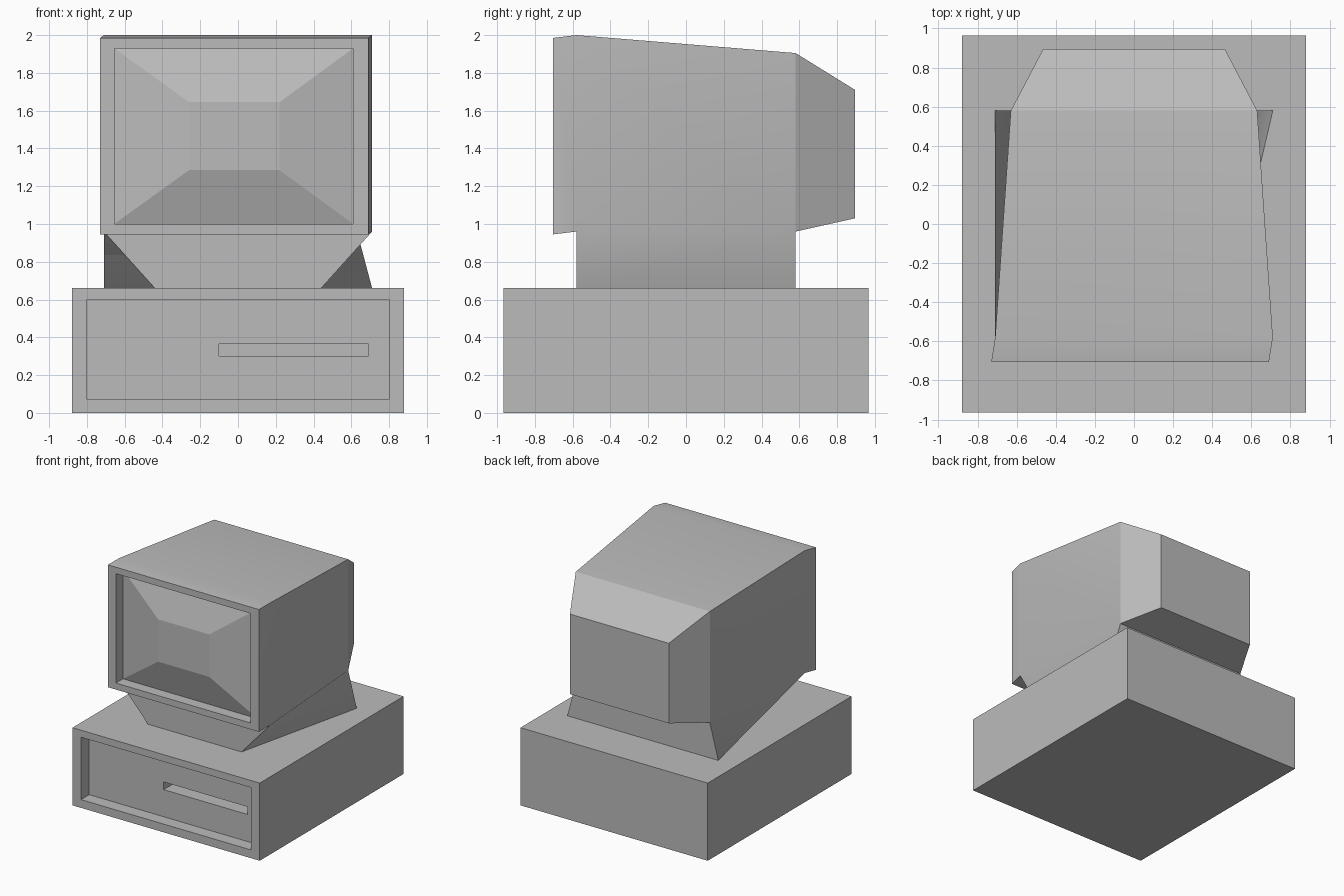
import bpy, bmesh, math

cube = bpy.data.objects.get("Cube")
if cube:
    bpy.data.objects.remove(cube, do_unlink=True)

grey = bpy.data.materials.new("plain_grey")
grey.use_nodes = True
grey.diffuse_color = (0.5, 0.5, 0.5, 1)
grey.node_tree.nodes["Principled BSDF"].inputs["Base Color"].default_value = (0.5, 0.5, 0.5, 1)


def loft(bm, rings, first_cap=True, last_cap=True, skip=None):
    """Join rectangles (y, x0, x1, z0, z1) front to back; skip = (band, side) to leave open."""
    loops = [[bm.verts.new((x, y, z)) for x, z in ((x0, z0), (x1, z0), (x1, z1), (x0, z1))]
             for y, x0, x1, z0, z1 in rings]
    for n, (a, b) in enumerate(zip(loops, loops[1:])):
        for i in range(4):
            if (n, i) != skip:
                j = (i + 1) % 4
                bm.faces.new((b[i], b[j], a[j], a[i]))
    if first_cap:
        bm.faces.new(loops[0])
    if last_cap:
        bm.faces.new(loops[-1][::-1])
    return loops


def finish(bm, name):
    mesh = bpy.data.meshes.new(name)
    bm.to_mesh(mesh)
    bm.free()
    mesh.materials.append(grey)
    obj = bpy.data.objects.new(name, mesh)
    bpy.context.collection.objects.link(obj)
    return obj


# System unit: disk slot, recessed front panel, rim and box
bm = bmesh.new()
slot = (-0.1, 0.69, 0.30, 0.365)
panel = (-0.8, 0.8, 0.07, 0.60)
box = (-0.88, 0.88, 0, 0.66)
loft(bm, [(-0.66, *slot), (-0.855, *slot),
          (-0.855, *panel), (-0.965, *panel),
          (-0.965, *box), (0.965, *box)])
finish(bm, "system_unit")

# Screen: faceted bulge set inside the bezel
opening = (-0.655, 0.61, 1.0, 1.93)
bm = bmesh.new()
loft(bm, [(-0.70, -0.26, 0.22, 1.285, 1.645), (-0.61, *opening)], last_cap=False)
finish(bm, "screen")

# Monitor housing: bezel, tapered body and narrowed back
bm = bmesh.new()
loops = loft(bm, [(-0.61, *opening), (-0.705, *opening),
                  (-0.705, -0.73, 0.69, 0.945, 1.985),
                  (-0.58, -0.71, 0.71, 0.96, 2.0),
                  (0.58, -0.63, 0.63, 0.96, 1.905),
                  (0.895, -0.465, 0.465, 1.03, 1.71)],
             first_cap=False, skip=(3, 0))

# Twisted foot growing out of the housing underside
ft0, ft1 = loops[3][:2]
bt0, bt1 = loops[4][:2]
fb0, fb1, bb0, bb1 = [bm.verts.new((x, y, 0.66)) for x, y in
                      ((-0.44, -0.58), (0.44, -0.58), (-0.71, 0.58), (0.71, 0.58))]
for quad in ((fb0, fb1, ft1, ft0), (bb1, bb0, bt0, bt1),
             (fb1, bb1, bt1, ft1), (ft0, bt0, bb0, fb0)):
    bm.faces.new(quad)
monitor = finish(bm, "monitor_housing")

# Soften only the gentle bends of the housing
bpy.ops.object.select_all(action='DESELECT')
monitor.select_set(True)
bpy.context.view_layer.objects.active = monitor
bpy.ops.object.shade_smooth_by_angle(angle=math.radians(21))
